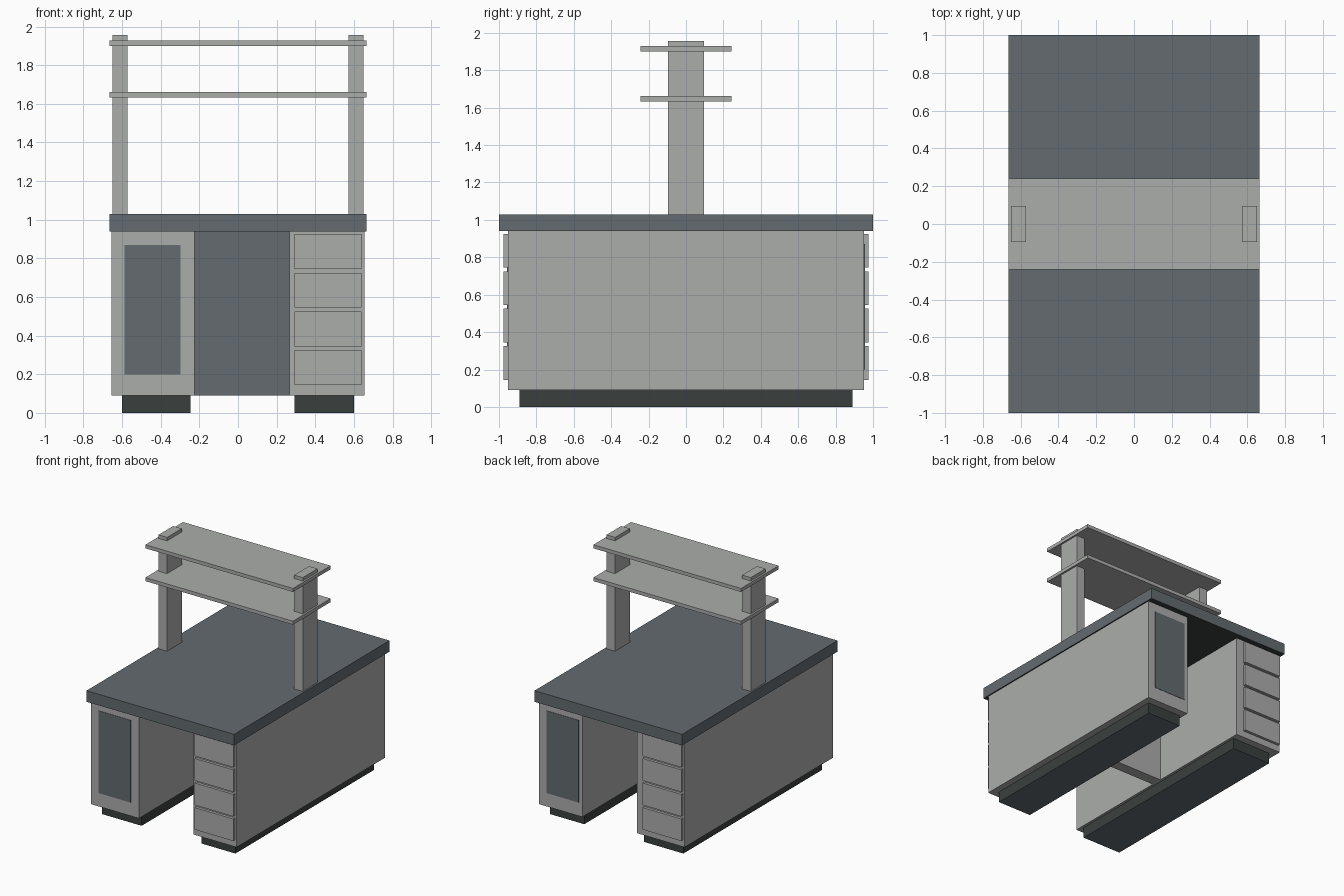
import bpy
import bmesh
from mathutils import Matrix, Vector

cube = bpy.data.objects.get("Cube")
if cube:
    bpy.data.objects.remove(cube)


def material(name, color):
    mat = bpy.data.materials.new(name)
    mat.use_nodes = True
    mat.diffuse_color = (*color, 1)
    mat.node_tree.nodes["Principled BSDF"].inputs["Base Color"].default_value = (*color, 1)
    return mat


LIGHT = material("light_grey", (0.41, 0.42, 0.41))
SLATE = material("slate_grey", (0.127, 0.147, 0.162))
DARK = material("dark_green_grey", (0.042, 0.051, 0.048))


def box(name, x, y, z, mat, accent=None, accent_dir=None):
    """Box from axis ranges; the face turned to accent_dir takes the accent."""
    size = Vector((x[1] - x[0], y[1] - y[0], z[1] - z[0]))
    mid = Vector((sum(x), sum(y), sum(z))) / 2
    bm = bmesh.new()
    bmesh.ops.create_cube(bm, size=1, matrix=Matrix.Translation(mid) @ Matrix.Diagonal(size).to_4x4())
    bm.normal_update()
    if accent:
        for face in bm.faces:
            if face.normal.dot(Vector(accent_dir)) > 0.9:
                face.material_index = 1
    mesh = bpy.data.meshes.new(name)
    bm.to_mesh(mesh)
    bm.free()
    mesh.materials.append(mat)
    if accent:
        mesh.materials.append(accent)
    obj = bpy.data.objects.new(name, mesh)
    bpy.context.collection.objects.link(obj)
    return obj


DOWN = (0, 0, -1)
FRONT = (0, -1, 0)
CAB_Y = 0.953

# Worktop
box("worktop", (-0.665, 0.665), (-1, 1), (0.94, 1.03), SLATE, DARK, DOWN)

# Cabinets on recessed plinths
for side, cab_x, plinth_x in (("right", (-0.655, -0.225), (-0.6, -0.245)),
                              ("left", (0.267, 0.655), (0.293, 0.6))):
    box(side + "_cabinet", cab_x, (-CAB_Y, CAB_Y), (0.09, 0.94), LIGHT)
    box(side + "_plinth", plinth_x, (-0.89, 0.89), (0, 0.09), DARK, SLATE, DOWN)

# Divider across the knee space
box("knee_space_divider", (-0.225, 0.267), (-0.045, 0.045), (0.09, 0.94), LIGHT, SLATE, FRONT)

# Door panel and drawers, repeated on the back by a half turn
for end, turn in (("front", 1), ("back", -1)):
    def fitting(name, x, depth, z, mat):
        xs = sorted(turn * v for v in x)
        ys = sorted(turn * v for v in (-CAB_Y - depth, -CAB_Y))
        box(end + "_" + name, xs, ys, z, mat)

    fitting("door_panel", (-0.588, -0.298), 0.003, (0.2, 0.87), SLATE)
    for i in range(4):
        low = 0.145 + 0.2 * i
        fitting(f"drawer_{i + 1}", (0.292, 0.64), 0.022, (low, low + 0.18), LIGHT)

# Overhead rack: two posts and two shelves
for side, sign in (("left", 1), ("right", -1)):
    box(side + "_post", sorted((sign * 0.573, sign * 0.65)), (-0.095, 0.095), (1.03, 1.957), LIGHT)
for name, z in (("lower_shelf", 1.633), ("upper_shelf", 1.9)):
    box(name, (-0.665, 0.665), (-0.242, 0.242), (z, z + 0.029), LIGHT)
